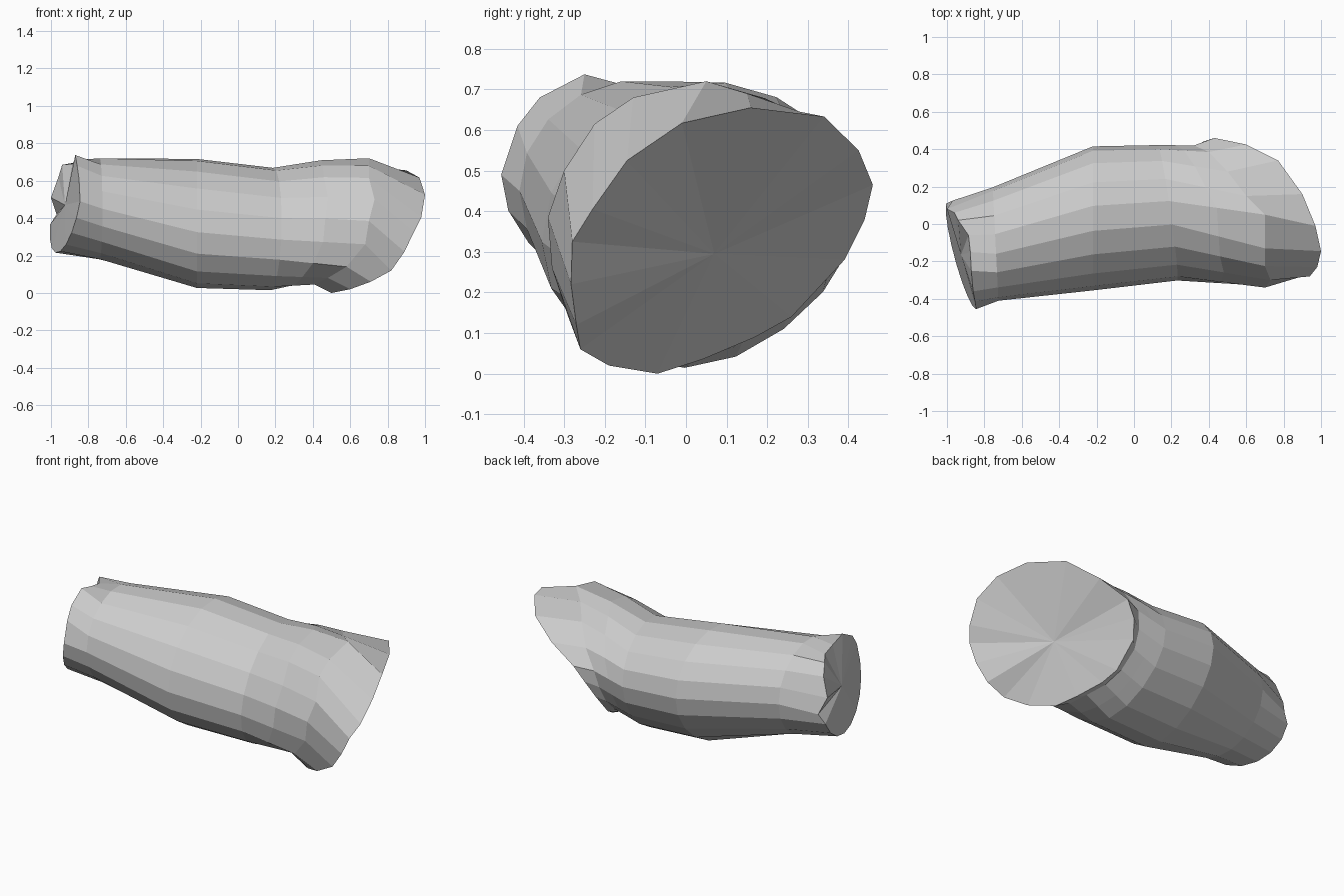
import bpy, bmesh
from math import sin, cos, radians

N = 18  # sides of the log


def ring(c, ry, rz, shear=0.0, tilt_y=0.0, tilt_z=0.0, taper=0.0):
    """Elliptical cross-section across x; sheared, tilted, narrowed towards +y."""
    pts = []
    for k in range(N):
        a = radians(360 / N * k)
        dy = ry * cos(a)
        dz = rz * sin(a) * (1 - taper * max(0, cos(a))) + shear * cos(a)
        pts.append((c[0] + tilt_y * dy + tilt_z * dz, c[1] + dy, c[2] + dz))
    return pts


# narrow left end, with a chipped notch near its top
left = ring((-0.92, -0.165, 0.47), 0.29, 0.255, -0.02, -0.25, 0.17)
left[:9] = [(-.97, .125, .42), (-1, .08, .51), (-.96, .06, .62), (-.94, .02, .685),
            (-.885, -.06, .69), (-.875, -.15, .71), (-.87, -.25, .737),
            (-.86, -.36, .68), (-.85, -.415, .61)]

# body cross-sections
shoulder = ring((-0.74, -0.107, 0.45), 0.303, 0.274, 0.0, -0.05)
middle = ring((-0.22, 0.03, 0.375), 0.385, 0.345, 0.05, taper=0.12)
waist = ring((0.18, 0.06, 0.345), 0.362, 0.325, 0.06, -0.15, 0.05, 0.12)

# collar where the log starts to flare
collar = [(.32, .42, .45), (.40, .385, .555), (.50, .28, .645), (.60, .15, .69),
          (.70, .05, .72), (.70, -.13, .68), (.70, -.225, .615), (.73, -.30, .50),
          (.70, -.34, .385), (.68, -.33, .26), (.58, -.29, .14), (.48, -.18, .08),
          (.41, -.06, .045), (.38, .05, .06), (.33, .15, .10), (.30, .25, .16),
          (.29, .35, .25), (.30, .40, .35)]

# neck: halfway between waist and collar, swelling a little on top
neck = [((a[0] + b[0]) / 2, (a[1] + b[1]) / 2,
         (a[2] + b[2]) / 2 + 0.015 * max(0, sin(radians(20 * k))))
        for k, (a, b) in enumerate(zip(waist, collar))]

# wide, slanted cut on the right end
right = [(.43, .46, .465), (.60, .425, .55), (.77, .34, .633), (.90, .16, .655),
         (.97, -.01, .617), (1.0, -.145, .525), (.98, -.23, .405), (.94, -.28, .325),
         (.89, -.283, .22), (.82, -.27, .12), (.71, -.26, .06), (.60, -.19, .02),
         (.50, -.07, 0), (.44, .04, .035), (.37, .17, .09), (.34, .26, .14),
         (.33, .39, .28), (.37, .44, .38)]

# loft the rings and close both ends with fans
bm = bmesh.new()
rings = [[bm.verts.new(p) for p in r]
         for r in (left, shoulder, middle, waist, neck, collar, right)]
for a, b in zip(rings, rings[1:]):
    for k in range(N):
        j = (k + 1) % N
        bm.faces.new((a[k], a[j], b[j], b[k]))
for r, centre in ((rings[0], (-0.925, -0.165, 0.47)), (rings[-1], (0.63, 0.07, 0.295))):
    hub = bm.verts.new(centre)
    for k in range(N):
        bm.faces.new((r[k], r[(k + 1) % N], hub))
bmesh.ops.recalc_face_normals(bm, faces=bm.faces)

mesh = bpy.data.meshes.new("log")
bm.to_mesh(mesh)
bm.free()
bpy.context.collection.objects.link(bpy.data.objects.new("log", mesh))
